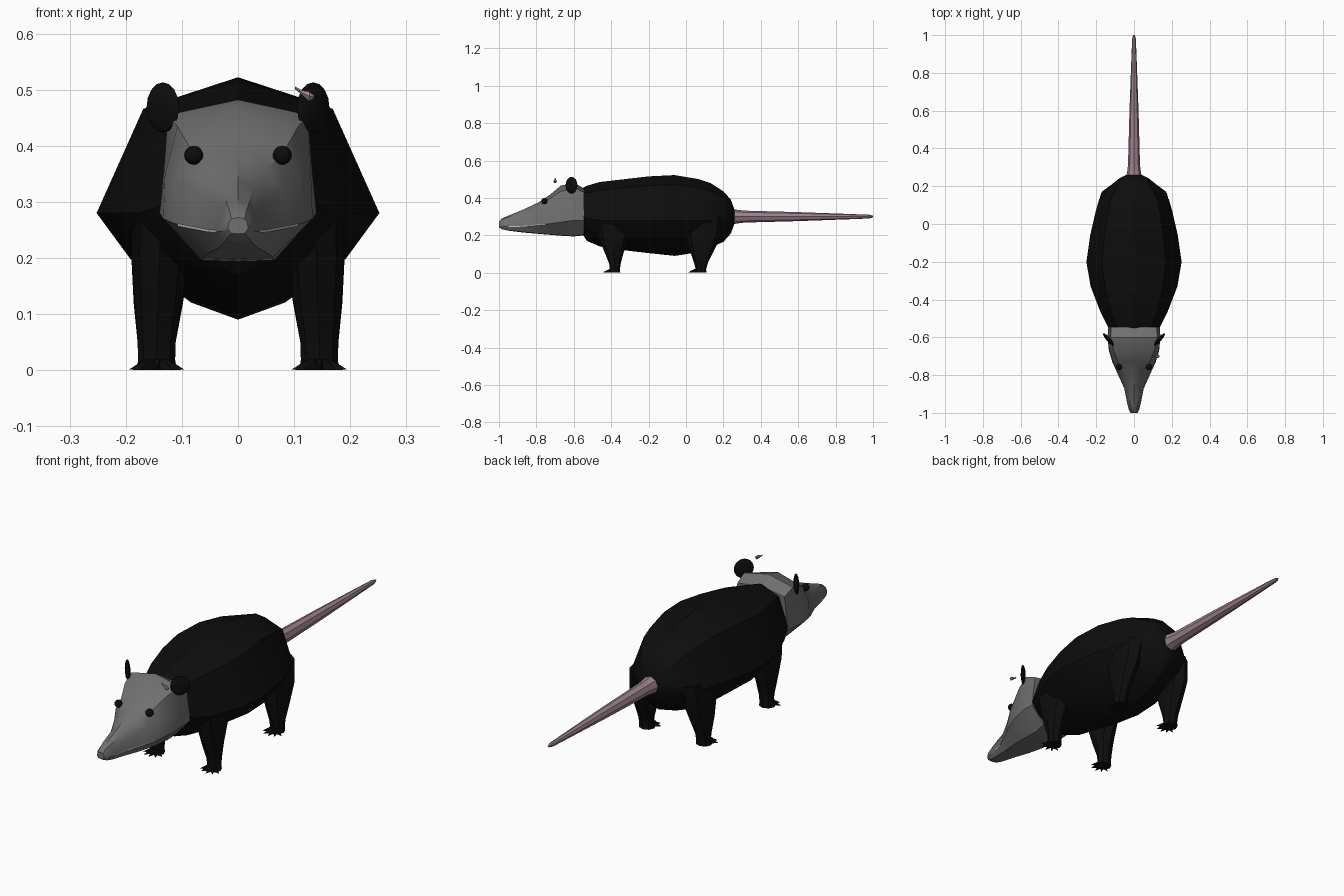
import bpy, bmesh, math
from mathutils import Vector, Matrix

if "Cube" in bpy.data.objects:
    bpy.data.objects.remove(bpy.data.objects["Cube"])


def material(name, rgb):
    m = bpy.data.materials.new(name)
    m.diffuse_color = (*rgb, 1)
    m.use_nodes = True
    m.node_tree.nodes["Principled BSDF"].inputs["Base Color"].default_value = m.diffuse_color
    return m


BLACK = material("black fur", (0.004, 0.004, 0.004))
GREY = material("grey face", (0.16, 0.16, 0.16))
PINK = material("dusky pink skin", (0.33, 0.22, 0.27))
PALE = material("pale teeth", (0.55, 0.53, 0.52))


def finish(bm, name, mat, angle=30):
    bmesh.ops.recalc_face_normals(bm, faces=bm.faces)
    me = bpy.data.meshes.new(name)
    bm.to_mesh(me)
    bm.free()
    me.materials.append(mat)
    ob = bpy.data.objects.new(name, me)
    bpy.context.collection.objects.link(ob)
    bpy.ops.object.select_all(action='DESELECT')
    ob.select_set(True)
    bpy.context.view_layer.objects.active = ob
    if angle:
        bpy.ops.object.shade_smooth_by_angle(angle=math.radians(angle))
    return ob


def loft(name, rings, mat, angle=30):
    """Skin a list of equal-length point rings and cap both ends."""
    bm = bmesh.new()
    vs = [[bm.verts.new(p) for p in r] for r in rings]
    n = len(vs[0])
    for a, b in zip(vs, vs[1:]):
        for i in range(n):
            j = (i + 1) % n
            bm.faces.new((a[i], a[j], b[j], b[i]))
    bm.faces.new(vs[0])
    bm.faces.new(vs[-1][::-1])
    return finish(bm, name, mat, angle)


def mirrored(half, y):
    """Closed ring from half points that run top centre to bottom centre."""
    full = half + [(-x, z) for x, z in half[-2:0:-1]]
    return [(x, y, z) for x, z in full]


# Body: y, half width, top, widest height, bottom
body = [(-0.55, 0.135, 0.455, 0.30, 0.20), (-0.53, 0.145, 0.465, 0.29, 0.17),
        (-0.46, 0.18, 0.485, 0.28, 0.14), (-0.33, 0.23, 0.50, 0.28, 0.12),
        (-0.20, 0.252, 0.515, 0.28, 0.105), (-0.06, 0.232, 0.522, 0.28, 0.09),
        (0.07, 0.202, 0.50, 0.28, 0.11), (0.13, 0.185, 0.48, 0.28, 0.135),
        (0.20, 0.13, 0.435, 0.29, 0.165), (0.24, 0.08, 0.39, 0.30, 0.21),
        (0.26, 0.04, 0.335, 0.30, 0.265)]
rings = []
for y, w, top, mid, bot in body:
    up, dn = top - mid, mid - bot
    half = [(0, top), (0.67 * w, mid + 0.79 * up), (w, mid),
            (0.76 * w, mid - 0.47 * dn), (0.36 * w, mid - 0.84 * dn), (0, bot)]
    rings.append(mirrored(half, y))
loft("body", rings, BLACK)

# Head: y, top, crown edge, brow, cheek, jaw, bottom
head = [(-0.545, 0.45, (0.12, 0.43), (0.13, 0.35), (0.137, 0.28), (0.07, 0.205), 0.20),
        (-0.60, 0.482, (0.125, 0.455), (0.132, 0.36), (0.14, 0.28), (0.065, 0.196), 0.194),
        (-0.67, 0.465, (0.108, 0.435), (0.13, 0.35), (0.133, 0.27), (0.062, 0.20), 0.198),
        (-0.73, 0.415, (0.085, 0.395), (0.112, 0.34), (0.115, 0.262), (0.058, 0.205), 0.203),
        (-0.79, 0.375, (0.05, 0.355), (0.078, 0.32), (0.088, 0.255), (0.05, 0.21), 0.208),
        (-0.87, 0.338, (0.027, 0.325), (0.043, 0.295), (0.052, 0.248), (0.035, 0.218), 0.215),
        (-0.95, 0.305, (0.02, 0.298), (0.031, 0.275), (0.036, 0.247), (0.025, 0.227), 0.225),
        (-0.985, 0.29, (0.015, 0.285), (0.025, 0.268), (0.027, 0.248), (0.02, 0.235), 0.233),
        (-1.0, 0.272, (0.012, 0.27), (0.017, 0.262), (0.018, 0.252), (0.012, 0.244), 0.243)]
loft("head", [mirrored([(0, t), *pts, (0, b)], y) for y, t, *pts, b in head], GREY)

# Tail: flared root, eight sides, slender tip
tail = [(0.235, 0.045), (0.27, 0.037), (0.31, 0.032), (0.6, 0.024), (0.85, 0.015),
        (0.98, 0.010), (1.0, 0.005)]
loft("tail", [[(r * math.cos(k * math.pi / 4), y, 0.30 + r * math.sin(k * math.pi / 4))
               for k in range(8)] for y, r in tail], PINK)


# Legs: z, centre x, centre y, radius x, radius y
def leg(name, side, y0, sections):
    rings = [[(side * (cx + rx * math.cos(k * math.pi / 4)),
               y0 + cy + ry * math.sin(k * math.pi / 4), z) for k in range(8)]
             for z, cx, cy, rx, ry in sections]
    loft(name, rings, BLACK)


front = [(0.30, 0.135, 0.00, 0.055, 0.10), (0.20, 0.140, 0.00, 0.050, 0.085),
         (0.12, 0.142, 0.00, 0.042, 0.055), (0.05, 0.145, 0.005, 0.034, 0.031),
         (0.018, 0.145, 0.005, 0.033, 0.027), (0.0, 0.145, 0.0, 0.036, 0.034)]
back = [(0.30, 0.125, 0.02, 0.06, 0.11), (0.20, 0.138, 0.02, 0.052, 0.095),
        (0.12, 0.142, 0.01, 0.044, 0.065), (0.05, 0.145, 0.005, 0.034, 0.036),
        (0.018, 0.145, 0.005, 0.033, 0.028), (0.0, 0.145, 0.0, 0.036, 0.034)]


def toes(name, side, y0):
    """Five short pointed claws fanned over the front of a foot."""
    bm = bmesh.new()
    for k in range(5):
        a = math.radians(-64 + 32 * k)
        d = Vector((math.sin(a), -math.cos(a), 0))
        s = Vector((d.y, -d.x, 0)) * 0.008
        c = Vector((side * 0.145, y0, 0)) + d * 0.02
        base = [bm.verts.new(c + s), bm.verts.new(c - s),
                bm.verts.new(c - s * 0.6 + Vector((0, 0, 0.02))),
                bm.verts.new(c + s * 0.6 + Vector((0, 0, 0.02)))]
        tip = bm.verts.new(c + d * 0.035 + Vector((0, 0, 0.001)))
        bm.faces.new(base)
        for i in range(4):
            bm.faces.new((base[i], base[(i + 1) % 4], tip))
    finish(bm, name, BLACK, 0)


for side, label in ((-1, "left"), (1, "right")):
    leg("front_leg_" + label, side, -0.385, front)
    leg("back_leg_" + label, side, 0.075, back)
    toes("front_toes_" + label, side, -0.39)
    toes("back_toes_" + label, side, 0.065)

    # Ear: thin upright disc on a short stalk, slanted back
    bm = bmesh.new()
    slant = Matrix.Rotation(side * math.radians(48), 4, 'Z')
    place = Matrix.Translation((side * 0.134, -0.612, 0.468)) @ slant
    bmesh.ops.create_uvsphere(bm, u_segments=12, v_segments=8, radius=1,
                              matrix=place @ Matrix.Diagonal((0.043, 0.011, 0.045, 1)))
    finish(bm, "ear_" + label, BLACK)

    # Eye
    bm = bmesh.new()
    bmesh.ops.create_uvsphere(bm, u_segments=12, v_segments=8, radius=0.017,
                              matrix=Matrix.Translation((side * 0.079, -0.757, 0.383)))
    finish(bm, "eye_" + label, BLACK)

    # Mouth: thin pale strip along the cheek edge
    bm = bmesh.new()
    line = [(0.107, -0.75, 0.2595), (0.089, -0.79, 0.256), (0.053, -0.87, 0.249),
            (0.037, -0.95, 0.248)]
    vs = [[bm.verts.new((side * (x + 0.0005), y, z + h)) for h in (-0.003, 0.002)]
          for x, y, z in line]
    for a, b in zip(vs, vs[1:]):
        bm.faces.new((a[0], b[0], b[1], a[1]))
    finish(bm, "mouth_" + label, PALE, 0)

# Small loose skin fleck beside the right ear
ring = lambda x, z, r: [(x, -0.70 + r * math.cos(k * math.pi / 3),
                         z + r * math.sin(k * math.pi / 3)) for k in range(6)]
loft("skin_fleck", [ring(0.102, 0.503, 0.003), ring(0.115, 0.494, 0.005),
                    ring(0.127, 0.488, 0.010), ring(0.135, 0.487, 0.004)], PINK)
